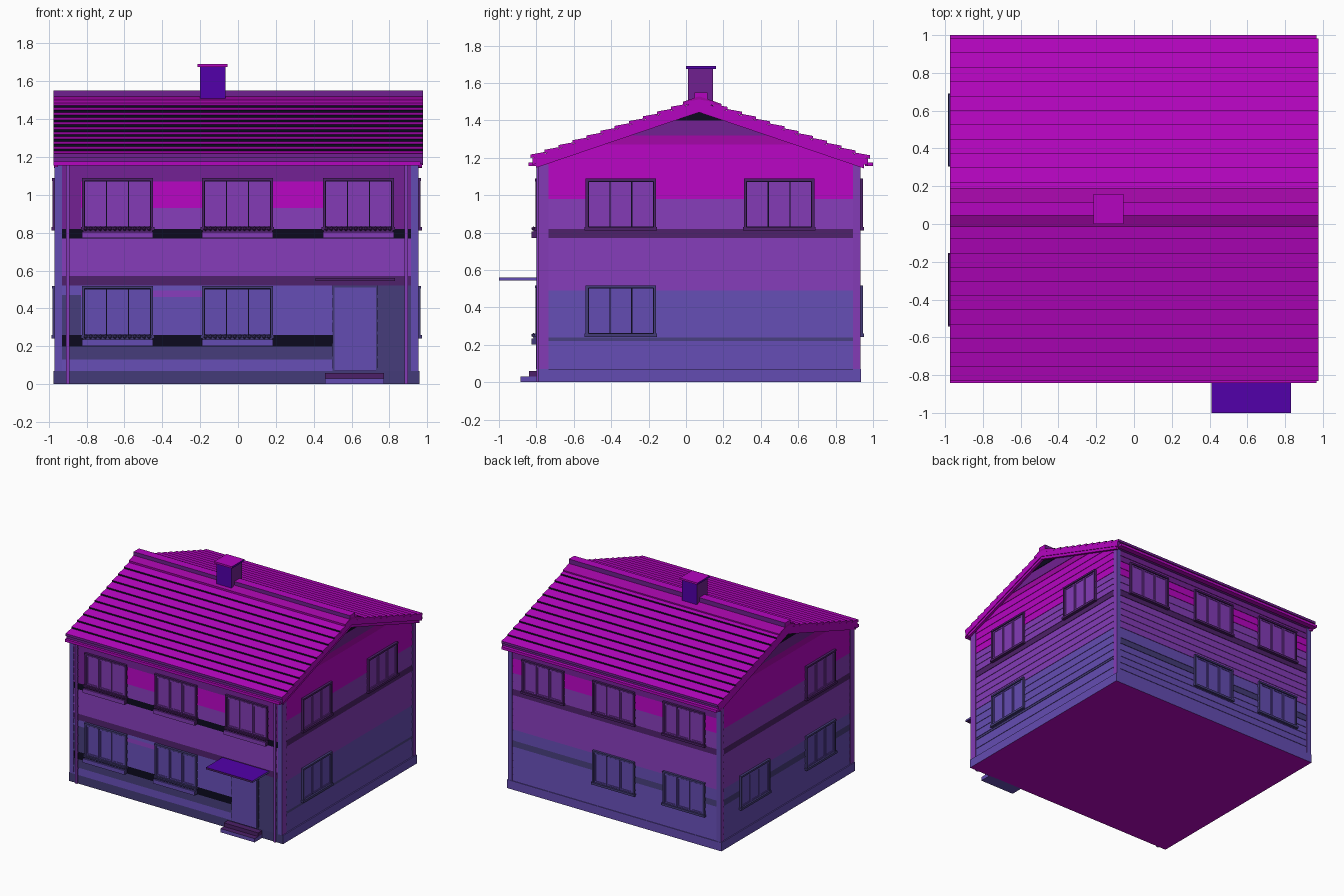
import bpy, bmesh
from mathutils import Matrix, Vector

if "Cube" in bpy.data.objects:
    bpy.data.objects.remove(bpy.data.objects["Cube"], do_unlink=True)


def lin(c):
    return c / 12.92 if c <= 0.04045 else ((c + 0.055) / 1.055) ** 2.4


PALETTE = {"magenta": "B505C0", "plum": "A006A4", "purple": "702090", "dark_purple": "4C2068",
           "violet": "833BB6", "blue": "644CB2", "dark_blue": "443B78", "near_black": "0B091D",
           "indigo": "5200AA"}
NAMES = list(PALETTE)
MATS = []
for name, code in PALETTE.items():
    m = bpy.data.materials.new(name)
    m.use_nodes = True
    col = [lin(int(code[i:i + 2], 16) / 255) for i in (0, 2, 4)] + [1]
    m.diffuse_color = col
    bsdf = m.node_tree.nodes["Principled BSDF"]
    bsdf.inputs["Base Color"].default_value = col
    bsdf.inputs["Roughness"].default_value = 0.8
    MATS.append(m)


class Part:
    """Collects faces for one named object."""

    def __init__(self, name):
        self.name, self.bm = name, bmesh.new()

    def face(self, pts, mat):
        f = self.bm.faces.new([self.bm.verts.new(p) for p in pts])
        f.material_index = NAMES.index(mat)

    def box(self, lo, hi, mat, paint=None):
        lo, hi = Vector(lo), Vector(hi)
        mx = Matrix.Translation((lo + hi) / 2) @ Matrix.Diagonal([abs(c) for c in hi - lo] + [1])
        vs = bmesh.ops.create_cube(self.bm, size=1, matrix=mx)["verts"]
        for f in {f for v in vs for f in v.link_faces}:
            f.normal_update()
            own = paint(f.normal) if paint else None
            f.material_index = NAMES.index(own or mat)

    def prism(self, profile, x0, x1, mat, edge_mats=None):
        """Extrude a (y, z) profile along x; edge_mats recolours single sides."""
        n = len(profile)
        a = [(x0, y, z) for y, z in profile]
        b = [(x1, y, z) for y, z in profile]
        self.face(a, mat)
        self.face(b[::-1], mat)
        for i in range(n):
            j = (i + 1) % n
            self.face([a[i], b[i], b[j], a[j]], (edge_mats or {}).get(i, mat))

    def done(self, weld=True):
        if weld:
            bmesh.ops.remove_doubles(self.bm, verts=self.bm.verts, dist=1e-5)
            bmesh.ops.recalc_face_normals(self.bm, faces=self.bm.faces)
        me = bpy.data.meshes.new(self.name)
        self.bm.to_mesh(me)
        self.bm.free()
        for m in MATS:
            me.materials.append(m)
        ob = bpy.data.objects.new(self.name, me)
        bpy.context.scene.collection.objects.link(ob)


# Walls: (axis the wall runs along, plane, outward sign)
FRONT, BACK = ("x", -0.785, -1), ("x", 0.925, 1)
RIGHT, LEFT = ("y", 0.945, 1), ("y", -0.96, -1)
XL, XR, RIDGE, SLOPE = -0.974, 0.978, 0.07, 0.34


def on_wall(wall, u, d, z):
    axis, plane, sign = wall
    p = plane + sign * d
    return Vector((u, p, z) if axis == "x" else (p, u, z))


def wall_box(part, wall, u0, u1, d0, d1, z0, z1, mat, paint=None):
    part.box(on_wall(wall, u0, d0, z0), on_wall(wall, u1, d1, z1), mat, paint)


# House core and plinth
p = Part("wall_core")
p.prism([(-0.78, 0.02), (0.92, 0.02), (0.92, 1.165), (RIDGE, 1.455), (-0.78, 1.165)], -0.955, 0.94, "violet")
p.done()
p = Part("plinth")
p.box((XL, -0.79, 0), (0.96, 0.935, 0.07), "blue",
      lambda n: "dark_blue" if n.y < -0.5 else "magenta" if n.z < -0.5 else None)
p.done()


# Lapped siding, coloured in height bands
def siding(name, wall, limits, bands):
    part = Part(name)
    z = 0.07
    for top, mat in bands:
        n = max(1, round((top - z) / 0.062))
        step = (top - z) / n
        for _ in range(n):
            (a, b), (c, d) = limits(z), limits(z + step)
            q = [on_wall(wall, *t) for t in ((a, 0.005, z), (b, 0.005, z), (d, 0.001, z + step), (c, 0.001, z + step),
                                             (a, -0.006, z), (b, -0.006, z))]
            if wall in (BACK, LEFT):
                q = [q[i] for i in (1, 0, 3, 2, 5, 4)]
            part.face(q[:4], mat)
            part.face([q[1], q[0], q[4], q[5]], mat)
            z += step
    part.done(weld=False)


def gable(z):
    half = 0.85 - max(0, z - 1.165) / SLOPE
    return RIDGE - half, RIDGE + half


UPPER = [(0.77, "violet"), (0.82, "dark_purple"), (0.98, "violet"), (1.27, "magenta"),
         (1.32, "plum"), (1.4, "purple"), (1.452, "near_black")]
siding("right_siding", RIGHT, gable, [(0.22, "blue"), (0.24, "dark_blue"), (0.49, "blue")] + UPPER)
siding("left_siding", LEFT, gable, [(0.35, "blue"), (0.4, "dark_blue"), (0.49, "blue")] + UPPER)
siding("back_siding", BACK, lambda z: (-0.955, 0.94),
       [(0.35, "blue"), (0.4, "dark_blue"), (0.49, "blue"), (0.77, "violet"), (0.82, "dark_purple"),
        (0.95, "violet"), (1.07, "magenta"), (1.165, "purple")])
BELT = [(0.57, "dark_purple"), (0.77, "violet"), (0.82, "near_black")]
OUTER = BELT + [(1.165, "purple")]
MIDDLE = BELT + [(0.93, "violet"), (1.07, "magenta"), (1.165, "purple")]
LOWER = [(0.13, "blue"), (0.2, "dark_blue"), (0.26, "near_black")]
siding("front_siding_outer_right", FRONT, lambda z: (-0.955, -0.83),
       LOWER + [(0.47, "dark_blue"), (0.52, "blue")] + OUTER)
siding("front_siding_between_windows", FRONT, lambda z: (-0.83, -0.1),
       LOWER + [(0.46, "blue"), (0.495, "violet"), (0.52, "blue")] + MIDDLE)
siding("front_siding_middle", FRONT, lambda z: (-0.1, 0.5), LOWER + [(0.52, "blue")] + MIDDLE)
siding("front_siding_over_door", FRONT, lambda z: (0.5, 0.82), [(0.52, "dark_blue")] + MIDDLE)
siding("front_siding_outer_left", FRONT, lambda z: (0.82, 0.94), [(0.52, "dark_blue")] + OUTER)

# Corner boards
p = Part("corner_boards")
for x in (-0.968, 0.915):
    for y in (-0.792, 0.893):
        p.box((x, y, 0.07), (x + 0.038, y + 0.04, 1.165), "violet", lambda n: "blue" if abs(n.y) > 0.5 else None)
for x in (-0.968, 0.94):
    p.box((x, -0.76, 0.07), (x + 0.013, -0.735, 1.165), "violet")
p.done()


# Three-sash windows, with a flower box on the front
def window(wall, centre, upper, planter=False):
    z0, z1 = (0.82, 1.088) if upper else (0.25, 0.518)
    trim, sash = ("dark_purple", "violet") if upper else ("dark_blue", "blue")
    u0, u1, w = centre - 0.188, centre + 0.188, 0.014
    wall_name = {FRONT: "front", BACK: "back", RIGHT: "right", LEFT: "left"}[wall]
    part = Part(f"{wall_name}_{'upper' if upper else 'lower'}_window")
    wall_box(part, wall, u0, u0 + w, 0, 0.02, z0, z1, trim)
    wall_box(part, wall, u1 - w, u1, 0, 0.02, z0, z1, trim)
    wall_box(part, wall, u0, u1, 0, 0.022, z1 - w, z1, trim)
    wall_box(part, wall, u0 - 0.006, u1 + 0.006, 0, 0.026, z0 - 0.008, z0 + 0.01, trim)
    wall_box(part, wall, u0 + w, u1 - w, 0, 0.009, z0, z1 - w, "near_black")
    pane = (u1 - u0 - 2 * w) / 3
    for i in range(3):
        a = u0 + w + i * pane + 0.003
        b, lo, hi, f = a + pane - 0.006, z0 + 0.013, z1 - w - 0.004, 0.01
        wall_box(part, wall, a, b, 0.008, 0.011, lo, hi, sash)
        for s, t in ((a, a + f), (b - f, b)):
            wall_box(part, wall, s, t, 0.01, 0.016, lo, hi, sash)
        for s, t in ((lo, lo + f), (hi - f, hi)):
            wall_box(part, wall, a + f, b - f, 0.01, 0.016, s, t, sash)
    part.done()
    if planter:
        box = Part("upper_flower_box" if upper else "lower_flower_box")
        wall_box(box, wall, u0, u1, 0, 0.04, z0 - 0.048, z0 - 0.015, sash,
                 lambda n: trim if abs(n.x) > 0.5 else None)
        wall_box(box, wall, u0 + 0.004, u1 - 0.004, 0.01, 0.03, z0 - 0.015, z0 + 0.004, trim)
        for i in range(14):
            c = on_wall(wall, u0 + 0.02 + i * 0.0258, 0.03, z0 + 0.001)
            vs = bmesh.ops.create_icosphere(box.bm, subdivisions=1, radius=0.012,
                                            matrix=Matrix.Translation(c))["verts"]
            for f in {f for v in vs for f in v.link_faces}:
                f.material_index = NAMES.index(trim)
        box.done()


for c in (-0.636, -0.003, 0.636):
    window(FRONT, c, True, True)
    window(BACK, c, True)
    if c < 0.5:
        window(FRONT, c, False, True)
        window(BACK, c, False)
for wall, c, upper in ((RIGHT, -0.348, True), (RIGHT, 0.498, True), (RIGHT, -0.348, False),
                       (LEFT, -0.348, True), (LEFT, -0.348, False), (LEFT, 0.498, False)):
    window(wall, c, upper)

# Door, steps and canopy
p = Part("front_door")
wall_box(p, FRONT, 0.5, 0.74, 0, 0.012, 0.07, 0.52, "dark_blue")
wall_box(p, FRONT, 0.51, 0.73, 0.01, 0.018, 0.07, 0.51, "blue")
p.done()
p = Part("door_steps")
p.box((0.46, -0.885, 0), (0.77, -0.785, 0.03), "blue", lambda n: "dark_purple" if n.z > 0.5 else None)
p.box((0.46, -0.84, 0.03), (0.77, -0.785, 0.06), "dark_purple")
p.done()
p = Part("door_canopy")
p.box((0.41, -1, 0.545), (0.83, -0.785, 0.56), "dark_purple",
      lambda n: "indigo" if n.z > 0.5 else "blue" if abs(n.x) > 0.5 else None)
p.done()

# Roof decks, stepped tile rows, ridge flashing, barge boards and gutters
deck, tiles, flashing, barge, gutters = (
    Part(n) for n in ("roof_deck", "roof_tiles", "ridge_flashing", "barge_boards", "gutters"))
ROWS = 12
for sign, reach, flash in ((-1, 0.902, 0.085), (1, 0.913, 0.12)):
    def at(d, lift):
        return RIDGE + sign * d, 1.503 - SLOPE * d + lift

    deck.prism([at(0, 0), at(reach - 0.01, 0), at(reach - 0.01, -0.038), at(0, -0.038)], XL, XR, "magenta",
               {1: "purple"})
    step = reach / ROWS
    for i in range(ROWS):
        d1, d0 = reach - i * step, reach - (i + 1) * step
        tiles.prism([at(d1, 0.021), at(d0, 0.009), at(d0, -0.004), at(d1, 0.002)], XL, XR, "magenta",
                    {3: "near_black" if i else "purple"})
    flashing.prism([at(0, 0.026), at(flash, 0.026), at(flash, 0.005), at(0, 0.005)], XL, XR, "plum")
    for x in (XL + 0.002, 0.952):
        barge.prism([at(0, -0.02), at(reach - 0.03, -0.02), at(reach - 0.03, -0.06), at(0, -0.06)],
                    x, x + 0.02, "magenta")
    outer = -0.842 if sign < 0 else 1.0
    wall_y = -0.785 if sign < 0 else 0.925
    gutters.box((XL, outer, 1.155), (0.965, outer - sign * 0.042, 1.176), "magenta")
    gutters.box((XL, outer - sign * 0.02, 1.163), (0.965, wall_y, 1.172), "purple")
for part in (deck, tiles, flashing, barge, gutters):
    part.done()

# Ridge cap and downpipes
p = Part("ridge_cap")
p.box((XL, 0.045, 1.49), (XR, 0.114, 1.55), "magenta", lambda n: "purple" if abs(n.y) > 0.5 else None)
p.done()
p = Part("downpipes")
for x in (-0.9, 0.888):
    p.box((x - 0.009, -0.8, 0), (x + 0.009, -0.782, 1.16), "violet")
p.done()

# Chimney
p = Part("chimney")
p.box((-0.2, 0.01, 1.4), (-0.065, 0.145, 1.676), "indigo", lambda n: "purple" if abs(n.x) > 0.5 else None)
p.done()
p = Part("chimney_cap")
p.box((-0.215, 0, 1.675), (-0.055, 0.16, 1.69), "magenta", lambda n: "indigo" if abs(n.x) > 0.5 else None)
p.done()
